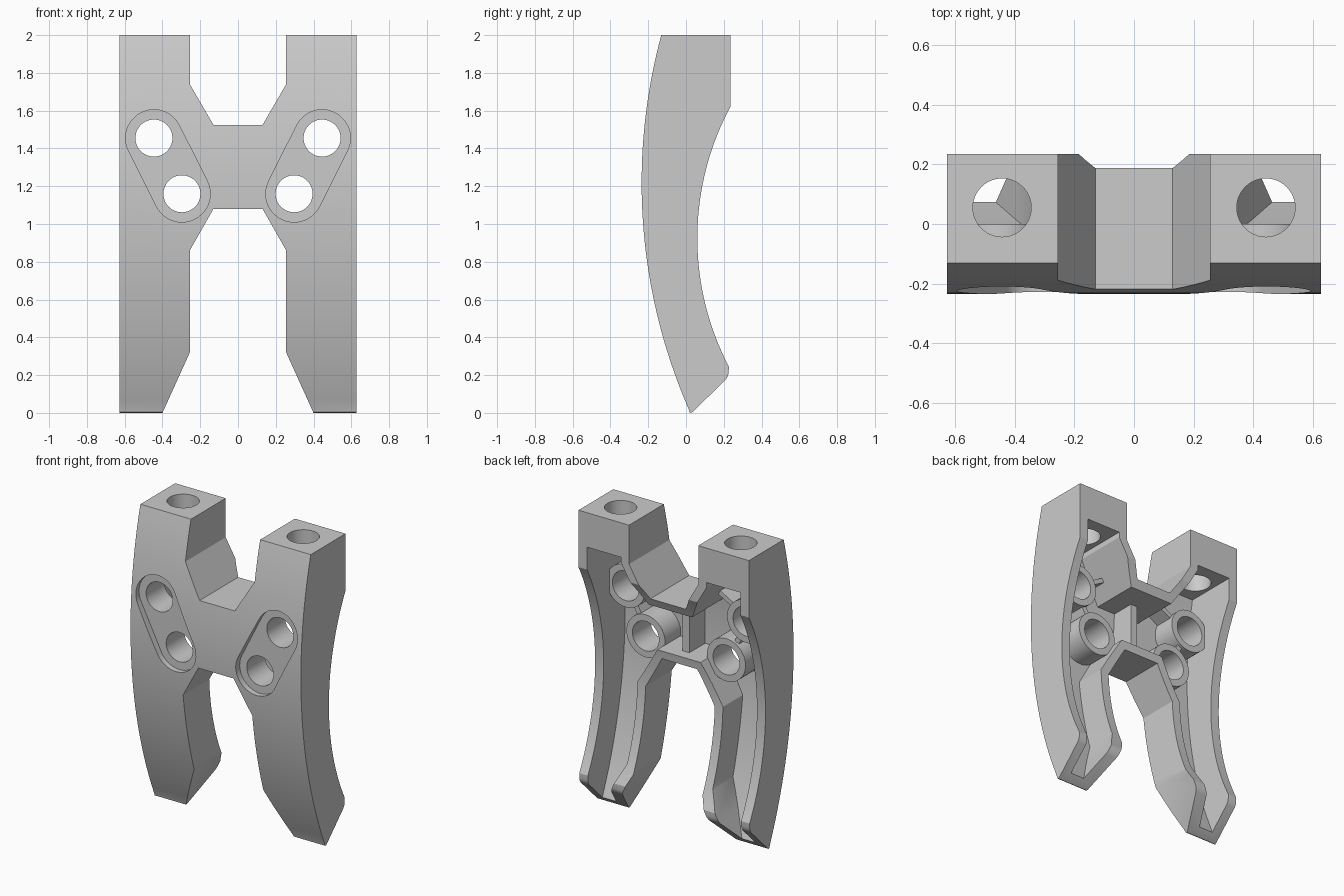
import bpy, bmesh
from math import sin, cos, pi, sqrt, hypot, atan2

if "Cube" in bpy.data.objects:
    bpy.data.objects.remove(bpy.data.objects["Cube"])


def prism(name, pts, axis, lo, hi):
    """Extrude a 2D outline along an axis; x: (y,z), y: (x,z), z: (x,y)."""
    place = {'x': lambda a, b, t: (t, a, b),
             'y': lambda a, b, t: (a, t, b),
             'z': lambda a, b, t: (a, b, t)}[axis]
    bm = bmesh.new()
    low = [bm.verts.new(place(a, b, lo)) for a, b in pts]
    high = [bm.verts.new(place(a, b, hi)) for a, b in pts]
    bm.faces.new(low)
    bm.faces.new(high)
    n = len(pts)
    for i in range(n):
        j = (i + 1) % n
        bm.faces.new((low[i], low[j], high[j], high[i]))
    bmesh.ops.recalc_face_normals(bm, faces=bm.faces)
    mesh = bpy.data.meshes.new(name)
    bm.to_mesh(mesh)
    bm.free()
    ob = bpy.data.objects.new(name, mesh)
    bpy.context.collection.objects.link(ob)
    return ob


def boolean(target, tool, operation):
    mod = target.modifiers.new(operation, 'BOOLEAN')
    mod.operation = operation
    mod.solver = 'EXACT'
    mod.object = tool
    bpy.context.view_layer.objects.active = target
    bpy.ops.object.modifier_apply(modifier=mod.name)
    bpy.data.objects.remove(tool, do_unlink=True)


def capsule(a, b, r, n=24):
    """Outline of a slot between two centres."""
    d = atan2(b[1] - a[1], b[0] - a[0])
    end = lambda c, s: [(c[0] + r * cos(s + pi * i / n), c[1] + r * sin(s + pi * i / n))
                        for i in range(n + 1)]
    return end(b, d - pi / 2) + end(a, d + pi / 2)


def circle(c, r, n=48):
    return [(c[0] + r * cos(2 * pi * i / n), c[1] + r * sin(2 * pi * i / n)) for i in range(n)]


def bar(a, b, w):
    """Outline of a thin straight rib."""
    dx, dz = b[0] - a[0], b[1] - a[1]
    k = w / 2 / hypot(dx, dz)
    nx, nz = -dz * k, dx * k
    return [(a[0] + nx, a[1] + nz), (b[0] + nx, b[1] + nz),
            (b[0] - nx, b[1] - nz), (a[0] - nx, a[1] - nz)]


def span(a, b, n):
    return [a + (b - a) * i / n for i in range(n + 1)]


def mirrored(half):
    return half + [(-x, z) for x, z in reversed(half)]


def front_y(z):
    return 2.765 - sqrt(9 - (z - 1.217) ** 2)


def back_y(z):
    return 1.53 - sqrt(1.47 ** 2 - (z - 0.925) ** 2)


# Outer body: curved side profile intersected with the H-shaped front outline
side = [(front_y(z), z) for z in span(2, 0.02, 40)]
side += [(0.018, 0.004), (0.026, 0), (0.036, 0.005), (0.212, 0.178), (0.222, 0.195), (0.226, 0.212)]
side += [(back_y(z) + 0.0, z) for z in span(0.245, 1.62, 36)] + [(0.235, 2)]
# the back arc sits 0.06 behind the centre plane at its shallowest point
outline = mirrored([(0.13, 1.525), (0.255, 1.74), (0.255, 2.1), (0.628, 2.1), (0.628, -0.1),
                    (0.445, -0.1), (0.255, 0.32), (0.255, 0.86), (0.13, 1.08)])
frame = prism("frame", side, 'x', -0.8, 0.8)
boolean(frame, prism("outline", outline, 'y', -0.5, 0.5), 'INTERSECT')

# Pocket open at the back
pocket_side = [(front_y(z) + 0.068, z) for z in span(1.9, 0.2, 36)]
pocket_side += [(0.07, 0.05), (0.11, -0.05), (0.4, -0.05), (0.4, 1.9)]
pocket_outline = mirrored([(0.16, 1.47), (0.315, 1.735), (0.315, 1.77), (0.565, 1.77), (0.565, -0.1),
                           (0.528, -0.1), (0.315, 0.37), (0.315, 0.875), (0.16, 1.135)])
pocket = prism("pocket", pocket_side, 'x', -0.8, 0.8)
boolean(pocket, prism("pocket_outline", pocket_outline, 'y', -0.6, 0.6), 'INTERSECT')
boolean(frame, pocket, 'DIFFERENCE')

# Centre rib
boolean(frame, prism("centre_rib", bar((0, 1.1), (0, 1.5), 0.05), 'y', -0.2, 0.0), 'UNION')

for s in (-1, 1):
    upper, lower = (s * 0.445, 1.455), (s * 0.297, 1.16)
    # Tubular bosses and thin ribs behind the front wall
    for c in (upper, lower):
        boolean(frame, prism("boss", circle(c, 0.142), 'y', -0.18, 0.0), 'UNION')
    boolean(frame, prism("boss_rib", bar(upper, lower, 0.035), 'y', -0.185, -0.02), 'UNION')
    boolean(frame, prism("wall_rib", bar(upper, (s * 0.205, 1.59), 0.03), 'y', -0.175, -0.03), 'UNION')
    # Slot recess, through holes and vertical sockets
    boolean(frame, prism("recess", capsule(upper, lower, 0.15), 'y', -0.4, -0.192), 'DIFFERENCE')
    for c in (upper, lower):
        boolean(frame, prism("hole", circle(c, 0.098), 'y', -0.45, 0.4), 'DIFFERENCE')
    boolean(frame, prism("socket", circle((s * 0.443, 0.055), 0.098), 'z', 1.7, 2.2), 'DIFFERENCE')

bpy.ops.object.select_all(action='DESELECT')
frame.select_set(True)
bpy.context.view_layer.objects.active = frame
bpy.ops.object.shade_smooth_by_angle(angle=0.44)
